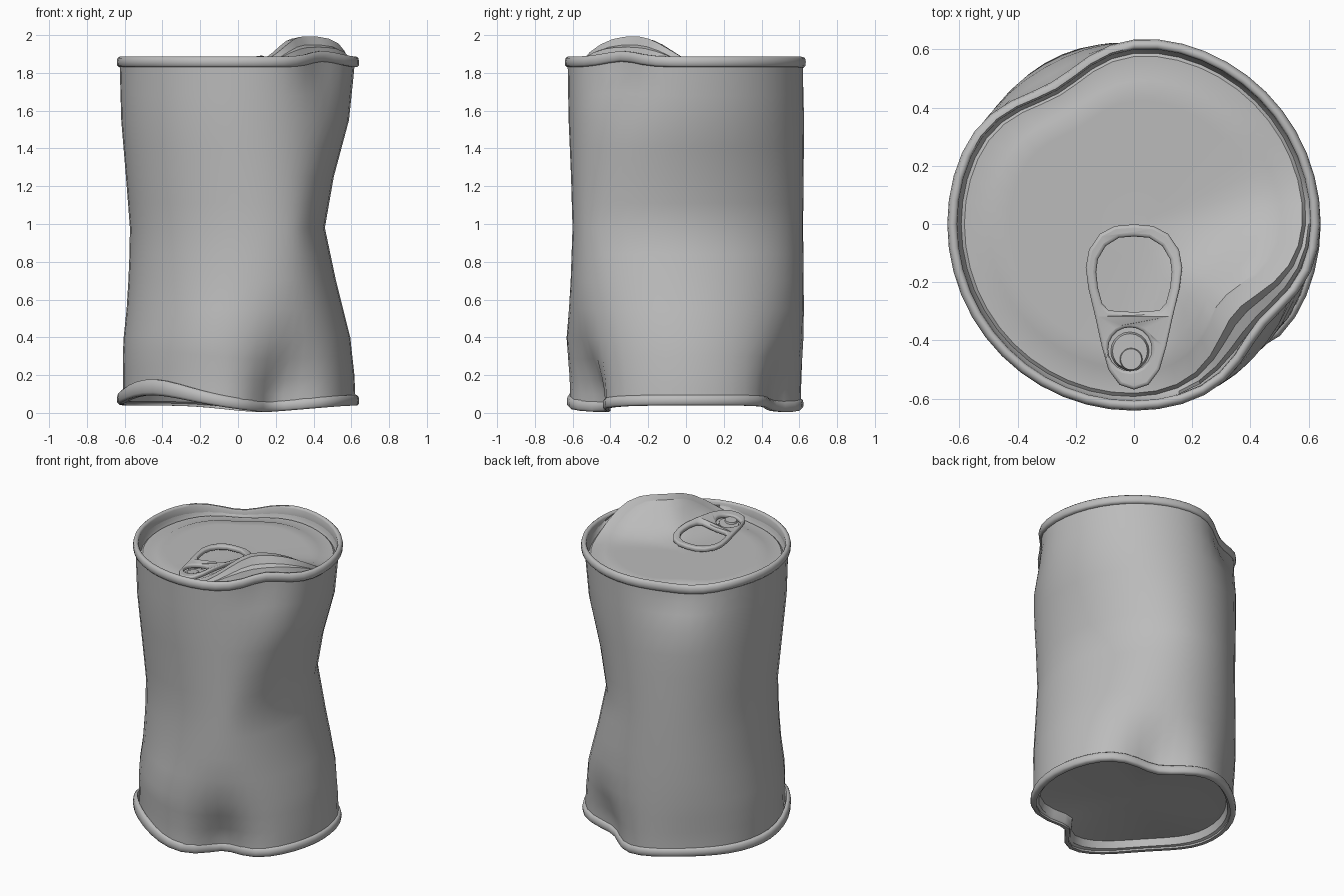
import bpy, bmesh, math
from math import cos, sin, exp, radians, degrees, atan2, hypot

if "Cube" in bpy.data.objects:
    bpy.data.objects.remove(bpy.data.objects["Cube"])

SEG = 48
RAD = 0.628
metal = bpy.data.materials.new("bare grey metal")
metal.diffuse_color = (0.5, 0.5, 0.5, 1)
metal.use_nodes = True
metal.node_tree.nodes["Principled BSDF"].inputs["Base Color"].default_value = metal.diffuse_color


def bell(deg, centre, width, power=2):
    """Smooth angular bump of height 1; a higher power flattens its top."""
    d = (deg - centre + 180) % 360 - 180
    return exp(-0.5 * abs(d / width) ** power)


def lerp_table(table, z):
    for (z0, v0), (z1, v1) in zip(table, table[1:]):
        if z <= z1:
            return v0 + (v1 - v0) * max(0, (z - z0) / (z1 - z0))
    return table[-1][1]


def finish(ob, angle=40):
    ob.data.materials.clear()
    ob.data.materials.append(metal)
    bpy.ops.object.select_all(action='DESELECT')
    ob.select_set(True)
    bpy.context.view_layer.objects.active = ob
    bpy.ops.object.shade_smooth_by_angle(angle=radians(angle))


def loft(name, rings, shape, cap=None, closed=False, angle=40):
    """Skin rings around z; shape(ring, degrees) gives radius, height and polar angle."""
    bm = bmesh.new()
    loops = []
    for ring in rings:
        loop = []
        for i in range(SEG):
            r, z, a = shape(ring, 360 * i / SEG)
            loop.append(bm.verts.new((r * cos(radians(a)), r * sin(radians(a)), z)))
        loops.append(loop)
    pairs = list(zip(loops, loops[1:])) + ([(loops[-1], loops[0])] if closed else [])
    for a, b in pairs:
        for i in range(SEG):
            j = (i + 1) % SEG
            bm.faces.new((a[i], a[j], b[j], b[i]))
    if cap is not None:
        bm.faces.new(loops[cap])
    bmesh.ops.recalc_face_normals(bm, faces=bm.faces)
    me = bpy.data.meshes.new(name)
    bm.to_mesh(me)
    bm.free()
    ob = bpy.data.objects.new(name, me)
    bpy.context.collection.objects.link(ob)
    finish(ob, angle)
    return ob


# Dents shared by the parts
def top_dent(deg, front=0.068):
    return front * bell(deg, -39, 13) + 0.078 * bell(deg, 120, 14)


def top_lift(deg):
    return 0.03 * bell(deg, -37, 11) - 0.045 * bell(deg, 124, 15)


def bottom_dent(deg):
    return 0.165 * bell(deg, -66, 12) + 0.125 * bell(deg, 65, 14) + 0.025 * bell(deg, 128, 18)


def bottom_lift(deg):
    return 0.055 * bell(deg, -137, 20) - 0.034 * (bell(deg, -72, 20) + bell(deg, 78, 18))


def lid_bump(deg, s):
    fall = exp(-((s - 0.95) / 0.40) ** 2) if s < 0.95 else 1 - (s - 0.95) * 10
    return 0.195 * bell(deg, -37, 29, 3) * fall


# Body: rounded section whose flattening is given every 45 degrees and fades by height
WAIST = [(0.05, 0.03), (0.2, 0.07), (0.4, 0.2), (0.7, 0.65), (0.98, 1),
         (1.25, 0.72), (1.55, 0.24), (1.8, 0.08), (1.9, 0.03)]
LEFT = [(0.05, 0.35), (0.35, 0.3), (0.6, 0.75), (0.95, 1), (1.2, 0.67), (1.55, 0.17), (1.9, 0)]
FLAT = [0.168, 0.112, 0.008, 0.005, 0.058, 0.066, 0.027, 0.024]


def body_shape(z, deg):
    w, wl = lerp_table(WAIST, z), lerp_table(LEFT, z)
    cuts = [f * (wl if k in (3, 4, 5) else w) for k, f in enumerate(FLAT)]
    t = radians(deg)
    h, slope = RAD - sum(cuts) / 8, 0
    for n in range(1, 5):
        scale = (8 if n == 4 else 4)
        ca = sum(c * cos(n * k * math.pi / 4) for k, c in enumerate(cuts)) / scale
        sa = sum(c * sin(n * k * math.pi / 4) for k, c in enumerate(cuts)) / scale
        h -= ca * cos(n * t) + sa * sin(n * t)
        slope += n * (ca * sin(n * t) - sa * cos(n * t))
    r, a = hypot(h, slope), deg + degrees(atan2(slope, h))
    low = exp(-((z - 0.08) / 0.25) ** 2)
    high = exp(-((z - 1.84) / 0.2) ** 2)
    r -= bottom_dent(a) * low + top_dent(a) * high
    r += 0.02 * bell(a, -103, 14) * exp(-((z - 0.42) / 0.15) ** 2)
    return r, z + bottom_lift(a) * low + top_lift(a) * high, a


BODY_Z = [0.07, 0.13, 0.2, 0.3, 0.4, 0.55, 0.7, 0.84, 0.98, 1.11, 1.25, 1.4, 1.55, 1.68, 1.77, 1.85]
loft("can_body", BODY_Z, body_shape, angle=60)

# Rolled seams at both ends
SEAM = [(0.606, 0.0), (0.630, 0.0), (0.640, 0.010), (0.642, 0.03), (0.638, 0.048),
        (0.628, 0.056), (0.615, 0.056), (0.608, 0.044)]
loft("top_rim", SEAM, lambda p, d: (
    p[0] - top_dent(d), 1.83 + p[1] + top_lift(d), d), closed=True, angle=60)
loft("bottom_rim", SEAM, lambda p, d: (
    p[0] - bottom_dent(d),
    0.039 + p[1] * (1 + 0.5 * bell(d, -137, 22)) + bottom_lift(d), d), closed=True, angle=60)

# Base panel, recessed inside the bottom seam
BASE = [(0.61, 0.05), (0.59, 0.06), (0.58, 0.11), (0.4, 0.115), (0.15, 0.115)]
loft("base_panel", BASE, lambda p, d: (
    p[0] - bottom_dent(d) * p[0] / 0.61,
    p[1] + bottom_lift(d) * (p[0] / 0.61) ** 4, d), cap=-1)

# Lid: sunken wall, groove and a panel pushed up beside the front dent
LID = [(0.612, 1.86, 0.068), (0.603, 1.81, 0.078), (0.594, 1.793, 0.105), (0.583, 1.803, 0.122),
       (0.512, 1.803, 0.105), (0.498, 1.809, 0.10), (0.43, 1.809, 0.08), (0.36, 1.809, 0.06),
       (0.28, 1.809, 0.04), (0.2, 1.809, 0.02), (0.12, 1.809, 0.01), (0.05, 1.809, 0)]


def lid_shape(p, deg):
    r, z, front = p
    dent = front * bell(deg, -41, 16) + 0.078 * bell(deg, 120, 14) * (r / 0.61) ** 1.5
    bump = lid_bump(deg, r / 0.612) if r < 0.61 else top_lift(deg)
    return r - dent, z + bump, deg


loft("lid", LID, lid_shape, cap=-1, angle=35)


# Pull tab: outline with a finger hole and a rivet hole, draped over the lid
def mirrored(half):
    return half + [(-x, y) for x, y in reversed(half) if abs(x) > 1e-4]


def drape(ob):
    for v in ob.data.vertices:
        x, y = v.co.x, v.co.y
        v.co.z += 0.85 * lid_bump(degrees(atan2(y, x)), min(hypot(x, y) / 0.58, 0.95))


OUTER = mirrored([(0, -0.004), (0.065, -0.010), (0.115, -0.036), (0.152, -0.09), (0.163, -0.15),
                  (0.154, -0.22), (0.130, -0.32), (0.108, -0.42), (0.085, -0.50),
                  (0.048, -0.55), (0, -0.566)])
FINGER = mirrored([(0, -0.040), (0.052, -0.044), (0.099, -0.073), (0.127, -0.12), (0.133, -0.165),
                   (0.127, -0.22), (0.112, -0.275), (0.088, -0.300), (0, -0.306)])
HOLE = [(-0.014 + 0.078 * cos(math.tau * i / 20), -0.43 + 0.078 * sin(math.tau * i / 20))
        for i in range(20)]
cu = bpy.data.curves.new("pull_tab", 'CURVE')
cu.dimensions, cu.fill_mode = '2D', 'BOTH'
cu.extrude, cu.bevel_depth, cu.bevel_resolution = 0.004, 0.011, 2
cu.offset = -0.008
for pts in (OUTER, FINGER, HOLE):
    sp = cu.splines.new('POLY')
    sp.points.add(len(pts) - 1)
    for p, (x, y) in zip(sp.points, pts):
        p.co = (x, y, 0, 1)
    sp.use_cyclic_u = True
tab = bpy.data.objects.new("pull_tab", cu)
bpy.context.collection.objects.link(tab)
bpy.ops.object.select_all(action='DESELECT')
tab.select_set(True)
bpy.context.view_layer.objects.active = tab
bpy.ops.object.convert(target='MESH')
tab = bpy.context.view_layer.objects.active
for v in tab.data.vertices:
    v.co.z += 1.838
drape(tab)
finish(tab, 50)

# Rivet and its flat seat
for name, x, y, r1, r2, z, h in (("rivet_seat", -0.014, -0.437, 0.066, 0.06, 1.822, 0.022),
                                 ("rivet", -0.010, -0.465, 0.042, 0.036, 1.834, 0.024)):
    bpy.ops.mesh.primitive_cone_add(vertices=20, radius1=r1, radius2=r2, depth=h)
    ob = bpy.context.object
    ob.name = name
    for v in ob.data.vertices:
        v.co = (v.co.x + x, v.co.y + y, v.co.z + z)
    drape(ob)
    finish(ob)
